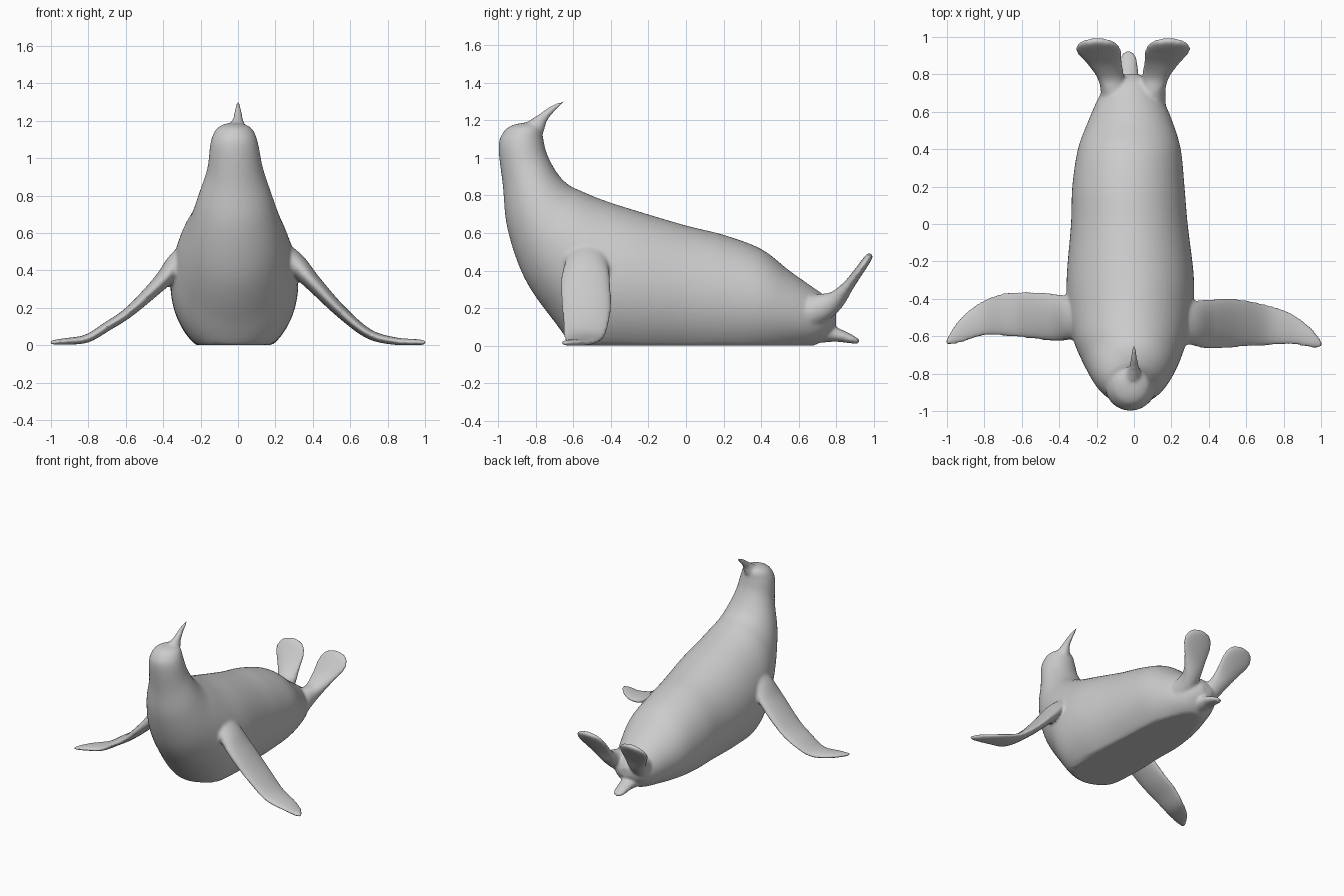
import bpy, bmesh, math
from mathutils import Vector

parts = []


def spline(rows, n):
    """Catmull-Rom interpolation through rows of numbers."""
    out = []
    for i in range(len(rows) - 1):
        a, b = rows[max(i - 1, 0)], rows[i]
        c, d = rows[i + 1], rows[min(i + 2, len(rows) - 1)]
        for k in range(n):
            t = k / n
            out.append([0.5 * (2 * q + (r - p) * t + (2 * p - 5 * q + 4 * r - s) * t * t
                               + (3 * q - p - 3 * r + s) * t ** 3)
                        for p, q, r, s in zip(a, b, c, d)])
    out.append(list(rows[-1]))
    return out


def loft(name, sections, sides=48):
    """Skin elliptical sections (centre, half axis u, half axis v), flattened on the floor."""
    bm = bmesh.new()
    rings = []
    for c, u, v in sections:
        ring = []
        for k in range(sides):
            a = 2 * math.pi * k / sides
            p = c + u * math.cos(a) + v * math.sin(a)
            p.z = max(p.z, 0)
            ring.append(bm.verts.new(p))
        rings.append(ring)
    for r, s in zip(rings, rings[1:]):
        for k in range(sides):
            j = (k + 1) % sides
            bm.faces.new((r[k], r[j], s[j], s[k]))
    bm.faces.new(rings[0])
    bm.faces.new(rings[-1])
    bmesh.ops.recalc_face_normals(bm, faces=bm.faces)
    me = bpy.data.meshes.new(name)
    bm.to_mesh(me)
    bm.free()
    ob = bpy.data.objects.new(name, me)
    bpy.context.collection.objects.link(ob)
    parts.append(ob)


def limb(name, rows, width_dir):
    """Flat limb along a path; rows are x, y, z, half width, half thickness."""
    w = Vector(width_dir).normalized()
    pts = spline(rows, 6)
    sections = []
    for i, p in enumerate(pts):
        tan = Vector(pts[min(i + 1, len(pts) - 1)][:3]) - Vector(pts[max(i - 1, 0)][:3])
        n = tan.cross(w).normalized()
        sections.append((Vector(p[:3]), w * max(p[3], 0.002), n * max(p[4], 0.002)))
    loft(name, sections)


# Body, neck and head: belly y, z; back y, z; half width; centre x
body = [(0.80, 0.12, 0.80, 0.19, 0.05, -0.02),
        (0.76, 0.06, 0.76, 0.25, 0.12, -0.02),
        (0.68, 0.00, 0.67, 0.315, 0.17, -0.02),
        (0.55, -0.03, 0.55, 0.40, 0.225, -0.02),
        (0.40, -0.06, 0.40, 0.515, 0.275, -0.025),
        (0.20, -0.08, 0.20, 0.59, 0.30, -0.03),
        (0.00, -0.08, 0.00, 0.64, 0.312, -0.025),
        (-0.30, -0.08, -0.27, 0.72, 0.34, -0.02),
        (-0.54, -0.05, -0.44, 0.775, 0.335, -0.02),
        (-0.71, 0.14, -0.55, 0.82, 0.30, -0.02),
        (-0.86, 0.36, -0.63, 0.86, 0.25, -0.015),
        (-0.95, 0.62, -0.69, 0.925, 0.20, -0.015),
        (-0.975, 0.85, -0.74, 1.02, 0.15, -0.015),
        (-0.998, 1.06, -0.76, 1.10, 0.127, -0.02),
        (-0.97, 1.14, -0.77, 1.16, 0.10, -0.02),
        (-0.93, 1.172, -0.80, 1.185, 0.06, -0.02),
        (-0.88, 1.185, -0.84, 1.19, 0.015, -0.02)]
sections = []
for by, bz, ty, tz, w, x in spline(body, 6):
    low, top = Vector((x, by, bz)), Vector((x, ty, tz))
    sections.append(((low + top) / 2, Vector((w, 0, 0)), (top - low) / 2))
loft("body", sections, 64)

# Curved spike on the back of the head
limb("head_spike", [(-0.01, -0.86, 1.09, 0.07, 0.06), (-0.005, -0.80, 1.165, 0.045, 0.05),
                    (0, -0.765, 1.21, 0.026, 0.03), (0, -0.71, 1.262, 0.017, 0.018),
                    (0, -0.645, 1.303, 0.006, 0.006)], (1, 0, 0))

# Front flippers, slightly different on each side
limb("front_flipper_right",
     [(0.18, -0.52, 0.53, 0.10, 0.06), (0.30, -0.53, 0.44, 0.115, 0.06),
      (0.40, -0.535, 0.335, 0.133, 0.045), (0.55, -0.53, 0.18, 0.13, 0.033),
      (0.70, -0.54, 0.06, 0.112, 0.026), (0.84, -0.56, 0.022, 0.085, 0.02),
      (0.95, -0.61, 0.016, 0.052, 0.017), (1.005, -0.645, 0.014, 0.015, 0.012)], (0, 1, 0))
limb("front_flipper_left",
     [(-0.20, -0.51, 0.55, 0.09, 0.06), (-0.32, -0.505, 0.44, 0.11, 0.06),
      (-0.42, -0.50, 0.33, 0.127, 0.042), (-0.58, -0.485, 0.18, 0.125, 0.028),
      (-0.70, -0.485, 0.10, 0.115, 0.025), (-0.81, -0.505, 0.035, 0.095, 0.022),
      (-0.93, -0.57, 0.02, 0.067, 0.017), (-1.005, -0.632, 0.014, 0.015, 0.012)], (0, 1, 0))

# Raised hind flippers
for side, name in ((1, "hind_flipper_right"), (-1, "hind_flipper_left")):
    limb(name, [(side * x - 0.005, y, z, w, t) for x, y, z, w, t in (
        (0.085, 0.64, 0.17, 0.09, 0.09), (0.105, 0.73, 0.205, 0.07, 0.075),
        (0.125, 0.80, 0.245, 0.075, 0.05), (0.155, 0.865, 0.32, 0.098, 0.03),
        (0.182, 0.92, 0.395, 0.122, 0.024), (0.19, 0.955, 0.445, 0.112, 0.022),
        (0.19, 0.978, 0.477, 0.075, 0.018), (0.19, 0.986, 0.489, 0.02, 0.01))], (1, 0, 0))

# Small flat tail
limb("tail", [(-0.03, 0.60, 0.08, 0.12, 0.07), (-0.03, 0.72, 0.07, 0.075, 0.055),
              (-0.03, 0.80, 0.058, 0.055, 0.038), (-0.03, 0.87, 0.038, 0.048, 0.025),
              (-0.03, 0.91, 0.025, 0.033, 0.016), (-0.03, 0.926, 0.02, 0.008, 0.008)], (1, 0, 0))

# Fuse everything into one smooth skin
for ob in parts:
    ob.select_set(True)
bpy.context.view_layer.objects.active = parts[0]
bpy.ops.object.join()
seal = bpy.context.object
seal.name = "seal_body"
rm = seal.modifiers.new("skin", 'REMESH')
rm.mode = 'VOXEL'
rm.voxel_size = 0.01
rm.use_smooth_shade = True
sm = seal.modifiers.new("soften", 'SMOOTH')
sm.factor = 0.5
sm.iterations = 8
